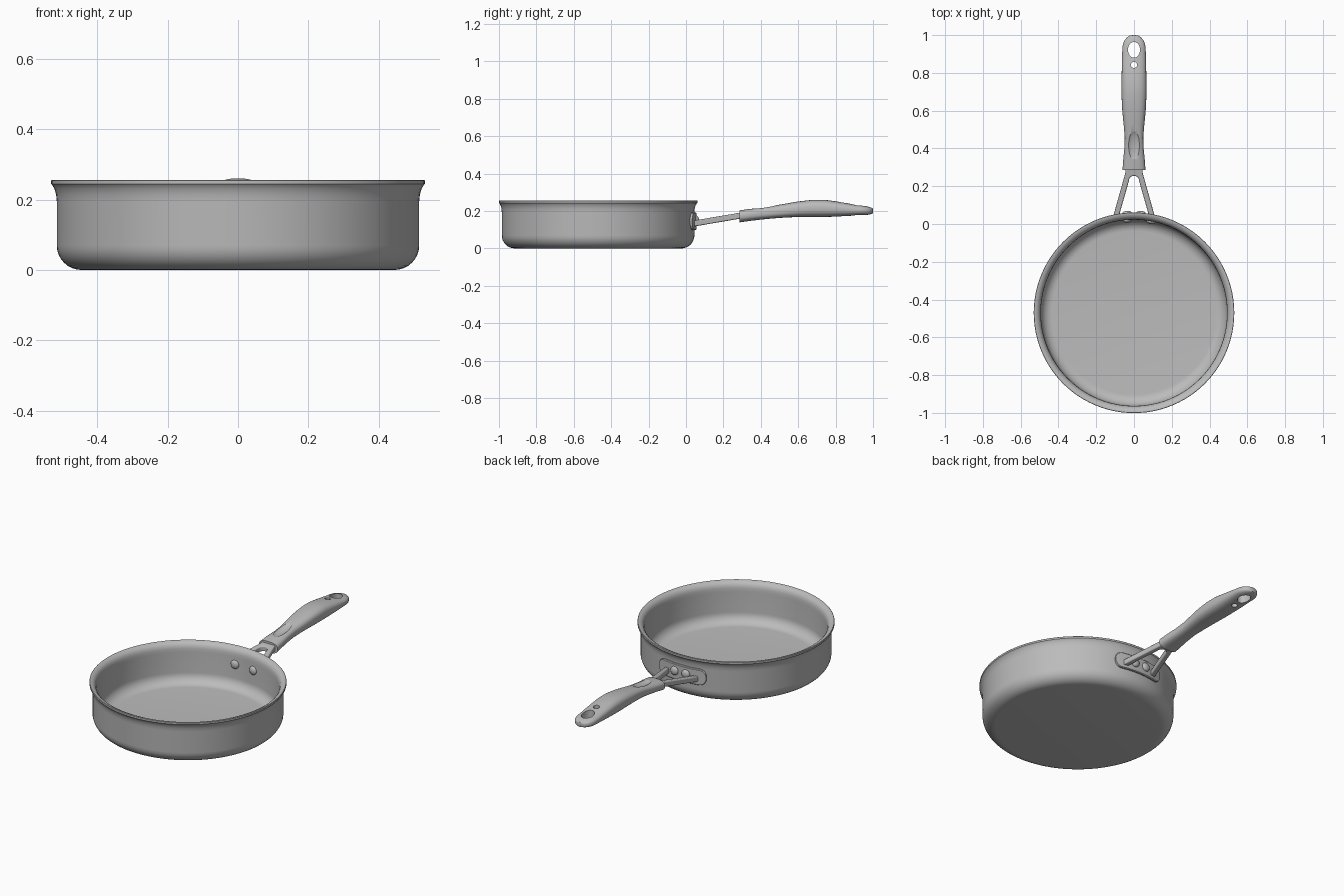
import bpy, bmesh, math
from mathutils import Vector, Matrix

cube = bpy.data.objects.get("Cube")
if cube:
    bpy.data.objects.remove(cube, do_unlink=True)

PAN_Y = -0.47

metal = bpy.data.materials.new("grey metal")
metal.use_nodes = True
GREY = (0.5, 0.5, 0.5, 1)
metal.diffuse_color = GREY
metal.node_tree.nodes["Principled BSDF"].inputs["Base Color"].default_value = GREY


def finish(name, bm, angle=40):
    """Turn a bmesh into a smooth-shaded object."""
    bmesh.ops.remove_doubles(bm, verts=bm.verts, dist=1e-5)
    bmesh.ops.recalc_face_normals(bm, faces=bm.faces)
    mesh = bpy.data.meshes.new(name)
    bm.to_mesh(mesh)
    bm.free()
    obj = bpy.data.objects.new(name, mesh)
    bpy.context.collection.objects.link(obj)
    mesh.materials.append(metal)
    smooth(obj, angle)
    return obj


def smooth(obj, angle):
    bpy.ops.object.select_all(action='DESELECT')
    obj.select_set(True)
    bpy.context.view_layer.objects.active = obj
    bpy.ops.object.shade_smooth_by_angle(angle=math.radians(angle))


def loft(name, rings, angle=40):
    """Skin a list of closed rings and cap both ends."""
    bm = bmesh.new()
    loops = [[bm.verts.new(p) for p in ring] for ring in rings]
    n = len(loops[0])
    for a, b in zip(loops, loops[1:]):
        for i in range(n):
            j = (i + 1) % n
            bm.faces.new((a[i], a[j], b[j], b[i]))
    bm.faces.new(loops[0])
    bm.faces.new(loops[-1])
    return finish(name, bm, angle)


def lathe(name, profile, matrix, steps=96, angle=40):
    """Spin an (r, z) profile around z, then place it."""
    bm = bmesh.new()
    vs = [bm.verts.new((r, 0, z)) for r, z in profile]
    es = [bm.edges.new(p) for p in zip(vs, vs[1:])]
    bmesh.ops.spin(bm, geom=vs + es, cent=(0, 0, 0), axis=(0, 0, 1),
                   angle=math.tau, steps=steps)
    bmesh.ops.remove_doubles(bm, verts=bm.verts, dist=1e-5)
    bm.transform(matrix)
    return finish(name, bm, angle)


def arc(cr, cz, rad, a0, a1, n=8):
    return [(cr + rad * math.cos(math.radians(a0 + (a1 - a0) * i / n)),
             cz + rad * math.sin(math.radians(a0 + (a1 - a0) * i / n))) for i in range(n + 1)]


# Pan body: outer wall, flared rim, inner wall and floor in one profile
profile = ([(0, 0)] + arc(0.445, 0.07, 0.07, -90, 0)
           + [(0.515, 0.195), (0.517, 0.215), (0.522, 0.231), (0.528, 0.241),
              (0.531, 0.244), (0.531, 0.254), (0.529, 0.256), (0.523, 0.256),
              (0.508, 0.249), (0.498, 0.237), (0.494, 0.22), (0.493, 0.20)]
           + arc(0.433, 0.078, 0.06, 0, -90) + [(0, 0.018)])
lathe("pan_body", profile, Matrix.Translation((0, PAN_Y, 0)))

# Handle grip: stations of y, half width, bottom z, top z
stations = [(0.285, 0.061, 0.139, 0.203), (0.34, 0.057, 0.147, 0.211),
            (0.40, 0.051, 0.154, 0.218), (0.46, 0.049, 0.160, 0.227),
            (0.53, 0.055, 0.165, 0.239), (0.60, 0.062, 0.168, 0.251),
            (0.68, 0.066, 0.168, 0.260), (0.74, 0.066, 0.168, 0.260),
            (0.80, 0.065, 0.170, 0.252), (0.86, 0.064, 0.173, 0.242),
            (0.92, 0.062, 0.177, 0.231)]
for i in range(1, 9):
    a = math.radians(i * 10.5)
    y = 0.92 + 0.08 * math.sin(a)
    stations.append((y, 0.062 * math.cos(a) ** 0.8, 0.177 + 0.010 * math.sin(a) ** 3,
                     0.231 - 0.017 * math.sin(a) ** 2))


def oval(y, w, z0, z1, n=32, power=0.75):
    ring = []
    for k in range(n):
        c, s = math.cos(math.tau * k / n), math.sin(math.tau * k / n)
        ring.append((w * math.copysign(abs(c) ** power, c), y,
                     (z0 + z1) / 2 + (z1 - z0) / 2 * math.copysign(abs(s) ** power, s)))
    return ring


handle = loft("handle_grip", [oval(*s) for s in stations])


def cut(obj, name, bm):
    """Subtract a hidden cutter from the object."""
    cutter = finish(name, bm)
    cutter.hide_render = True
    cutter.hide_viewport = True
    mod = obj.modifiers.new(name, 'BOOLEAN')
    mod.operation = 'DIFFERENCE'
    mod.solver = 'EXACT'
    mod.object = cutter
    bpy.ops.object.select_all(action='DESELECT')
    bpy.context.view_layer.objects.active = obj
    obj.select_set(True)
    bpy.ops.object.modifier_apply(modifier=name)
    bpy.data.objects.remove(cutter, do_unlink=True)


# Hanging hole and small hole through the grip
for name, y, rx, ry in (("hanging_hole", 0.922, 0.032, 0.042), ("small_hole", 0.842, 0.017, 0.016)):
    bm = bmesh.new()
    bmesh.ops.create_cone(bm, cap_ends=True, segments=32, radius1=1, radius2=1, depth=0.4,
                          matrix=Matrix.Translation((0, y, 0.2)) @ Matrix.Diagonal((rx, ry, 1, 1)))
    cut(handle, name, bm)

# Thumb dent on top of the grip
bm = bmesh.new()
bmesh.ops.create_uvsphere(bm, u_segments=32, v_segments=20, radius=1,
                          matrix=Matrix.Translation((0, 0.415, 0.233))
                          @ Matrix.Rotation(math.radians(8), 4, 'X')
                          @ Matrix.Diagonal((0.038, 0.085, 0.024, 1)))
cut(handle, "thumb_dent", bm)
smooth(handle, 40)

# Forked neck: flat outline with an arched gap, sloping up to the grip
arch = [(0.027 * math.cos(math.radians(a)), 0.228 + 0.027 * math.sin(math.radians(a)))
        for a in range(0, 181, 20)]
outline = ([(-0.113, 0.03), (-0.046, 0.27), (-0.044, 0.33), (0.044, 0.33), (0.046, 0.27),
            (0.113, 0.03), (0.083, 0.03)] + arch + [(-0.083, 0.03)])
bm = bmesh.new()
face = bm.faces.new([bm.verts.new((x, y, 0.115 + 0.17 * (y - 0.03))) for x, y in outline])
top = bmesh.ops.extrude_face_region(bm, geom=[face])
bmesh.ops.translate(bm, vec=(0, 0, 0.032),
                    verts=[g for g in top["geom"] if isinstance(g, bmesh.types.BMVert)])
fork = finish("forked_neck", bm)
bevel = fork.modifiers.new("soft_edges", 'BEVEL')
bevel.width = 0.006
bevel.segments = 3
bevel.limit_method = 'ANGLE'
bevel.angle_limit = math.radians(50)

# Curved mounting plate with rounded ends, wrapped round the wall
HALF, TALL, MID = 0.155, 0.047, 0.145
rings = []
for i in range(33):
    u = -HALF * math.cos(math.pi * i / 32)
    over = max(0, abs(u) - (HALF - 0.04)) / 0.04
    h = TALL - 0.04 + 0.04 * math.sqrt(max(0, 1 - over * over))
    a = u / 0.52
    section = [(0.508, -h), (0.522, -h), (0.526, -h + 0.004),
               (0.526, h - 0.004), (0.522, h), (0.508, h)]
    rings.append([(r * math.sin(a), PAN_Y + r * math.cos(a), MID + z) for r, z in section])
loft("mounting_plate", rings, 35)


# Domed rivets outside and inside the wall
def rivet(name, x, radius, z, outward):
    a = math.asin(x / radius)
    out = Vector((math.sin(a), math.cos(a), 0))
    pos = Vector((0, PAN_Y, z)) + out * radius
    turn = (out * outward).to_track_quat('Z', 'Y').to_matrix().to_4x4()
    dome = [(0.025, -0.006), (0.025, 0.003), (0.022, 0.008), (0.016, 0.012), (0.008, 0.014), (0, 0.015)]
    lathe(name, dome, Matrix.Translation(pos) @ turn, 24, 60)


for side, x in (("left", 0.037), ("right", -0.037)):
    rivet("outer_rivet_" + side, x, 0.526, 0.15, 1)
for side, x in (("left", 0.09), ("right", -0.035)):
    rivet("inner_rivet_" + side, x, 0.493, 0.158, -1)
